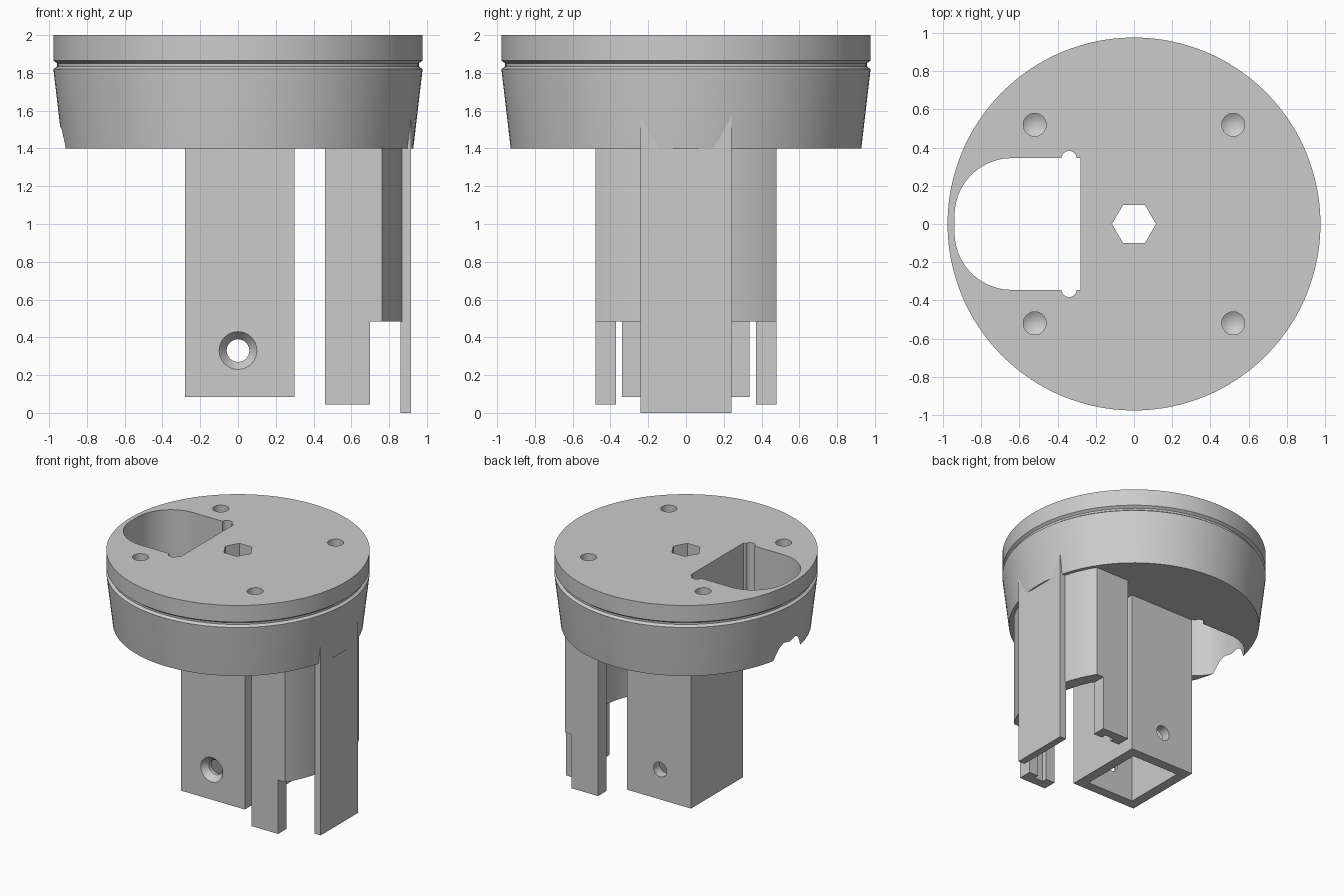
import bpy, bmesh
from math import sin, cos, asin, pi

cube = bpy.data.objects.get("Cube")
if cube:
    bpy.data.objects.remove(cube, do_unlink=True)

grey = bpy.data.materials.new("plain_grey")
grey.use_nodes = True
colour = (0.6, 0.6, 0.6, 1)
grey.diffuse_color = colour
grey.node_tree.nodes["Principled BSDF"].inputs["Base Color"].default_value = colour


def finish(name, bm):
    bmesh.ops.recalc_face_normals(bm, faces=bm.faces)
    mesh = bpy.data.meshes.new(name)
    bm.to_mesh(mesh)
    bm.free()
    mesh.materials.append(grey)
    ob = bpy.data.objects.new(name, mesh)
    bpy.context.collection.objects.link(ob)
    return ob


def prism(name, outline, z0, z1):
    """Closed outline in plan, extruded upwards."""
    bm = bmesh.new()
    face = bm.faces.new([bm.verts.new((x, y, z0)) for x, y in outline])
    top = bmesh.ops.extrude_face_region(bm, geom=[face])["geom"]
    bmesh.ops.translate(bm, vec=(0, 0, z1 - z0),
                        verts=[g for g in top if isinstance(g, bmesh.types.BMVert)])
    return finish(name, bm)


def lathe(name, profile, steps, place=lambda x, y, z: (x, y, z)):
    """Stack of (radius, height) rings; a zero radius makes a point."""
    bm = bmesh.new()
    rings = []
    for r, z in profile:
        count = steps if r else 1
        rings.append([bm.verts.new(place(r * cos(2 * pi * i / steps), r * sin(2 * pi * i / steps), z))
                      for i in range(count)])
    for a, b in zip(rings, rings[1:]):
        for i in range(steps):
            j = (i + 1) % steps
            quad = [a[i % len(a)], a[j % len(a)], b[j % len(b)], b[i % len(b)]]
            bm.faces.new(list(dict.fromkeys(quad)))
    for ring in (rings[0], rings[-1]):
        if len(ring) > 1:
            bm.faces.new(ring)
    return finish(name, bm)


def arc(cx, cy, r, a0, a1, n=24):
    return [(cx + r * cos(a0 + (a1 - a0) * i / n), cy + r * sin(a0 + (a1 - a0) * i / n))
            for i in range(n + 1)]


def box(x0, x1, y0, y1):
    return [(x0, y0), (x1, y0), (x1, y1), (x0, y1)]


def cut(target, cutters):
    bpy.context.view_layer.objects.active = target
    for c in cutters:
        c.hide_render = True
        mod = target.modifiers.new("cut", 'BOOLEAN')
        mod.operation, mod.solver, mod.object = 'DIFFERENCE', 'EXACT', c
        bpy.ops.object.modifier_apply(modifier=mod.name)
        bpy.data.objects.remove(c, do_unlink=True)


# Tapered round head with a groove round the rim
head = lathe("head", [(0.928, 1.4), (0.975, 1.8), (0.977, 1.82), (0.957, 1.835),
                      (0.957, 1.85), (0.977, 1.865), (0.977, 2.0)], 128)

# Side pocket with rounded outer corners and two relief notches
pocket = (arc(-0.64, 0.045, 0.3, pi / 2, pi) + arc(-0.64, -0.045, 0.3, pi, 1.5 * pi)
          + [(-0.28, -0.345), (-0.28, 0.345)])
cutters = [prism("pocket_cutter", pocket, 1.3, 2.1)]
for s in (-1, 1):
    cutters.append(lathe("notch_cutter", [(0.04, 1.3), (0.04, 2.1)], 24,
                         lambda x, y, z, s=s: (x - 0.34, y + s * 0.343, z)))

# Hexagonal centre hole and four blind screw holes
cutters.append(lathe("hex_cutter", [(0.115, 1.3), (0.115, 2.1)], 6))
for sx in (-1, 1):
    for sy in (-1, 1):
        cutters.append(lathe("screw_cutter", [(0, 1.72), (0.06, 1.76), (0.06, 2.1)], 32,
                             lambda x, y, z, sx=sx, sy=sy: (x + sx * 0.52, y + sy * 0.52, z)))
cut(head, cutters)

# Hollow rectangular stem with a cross hole, countersunk at the front
stem = prism("stem", box(-0.28, 0.3, -0.34, 0.335), 0.085, 1.4)
cut(stem, [
    prism("stem_cutter", box(-0.2, 0.22, -0.26, 0.255), 0, 1.5),
    lathe("cross_hole_cutter", [(0.06, -0.6), (0.06, 0.6)], 32, lambda x, y, z: (x, z, y + 0.33)),
    lathe("countersink_cutter", [(0.11, -0.35), (0.1, -0.34), (0.06, -0.29), (0.06, -0.2)], 32,
          lambda x, y, z: (x, z, y + 0.33))])

# Curved guard wall, open towards the stem
R, r = 0.9, 0.8
outer, inner = asin(0.48 / R), asin(0.37 / r)
guard = prism("guard_wall", [(0.46, -0.48)] + arc(0, 0, R, -outer, outer)
              + [(0.46, 0.48), (0.46, 0.37)] + arc(0, 0, r, inner, -inner)
              + [(0.46, -0.37)], 0.485, 1.42)

# Grooved legs below the guard wall
for side, s in (("right", -1), ("left", 1)):
    prism(side + "_leg", [(x, s * y) for x, y in (
        (0.46, 0.48), (0.7, 0.48), (0.7, 0.37), (0.62, 0.37),
        (0.62, 0.41), (0.54, 0.41), (0.54, 0.37), (0.46, 0.37))], 0.045, 0.485)

# Long flat outer tongue
prism("outer_tongue", box(0.86, 0.917, -0.24, 0.24), 0.0, 1.58)

# Smooth the round surfaces only
bpy.ops.object.select_all(action='DESELECT')
for ob in (head, stem, guard):
    ob.select_set(True)
bpy.context.view_layer.objects.active = head
bpy.ops.object.shade_smooth_by_angle(angle=0.45)
